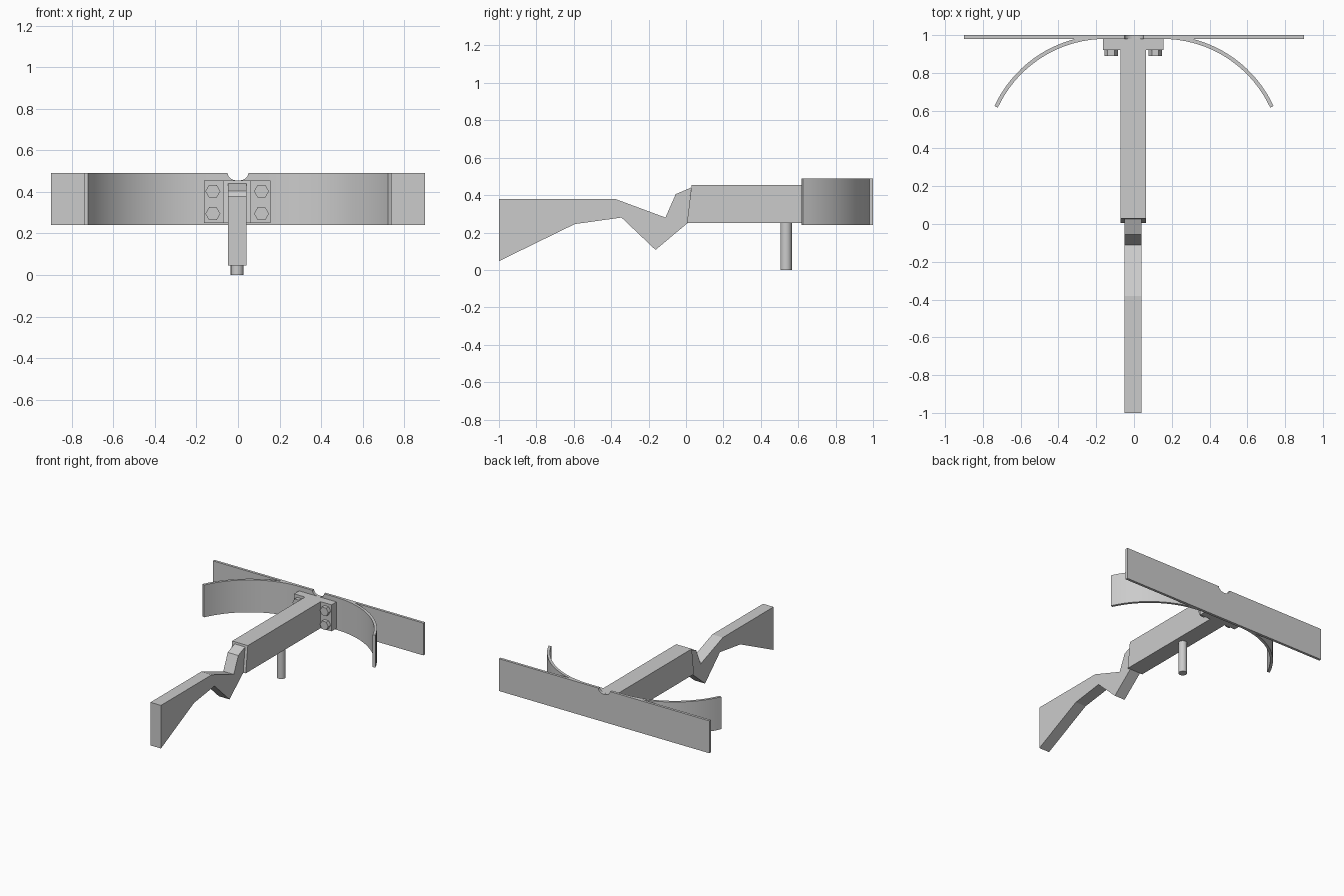
import bpy, bmesh
from math import sin, cos, pi, radians
from mathutils import Vector

if "Cube" in bpy.data.objects:
    bpy.data.objects.remove(bpy.data.objects["Cube"])

CX = -0.004  # body sits a hair left of centre


def prism(name, pts, lo, hi, axis):
    """Extrude a 2D outline from lo to hi along the named axis."""
    place = {'x': lambda a, b, t: (t, a, b),
             'y': lambda a, b, t: (a, t, b),
             'z': lambda a, b, t: (a, b, t)}[axis]
    bm = bmesh.new()
    face = bm.faces.new([bm.verts.new(place(a, b, lo)) for a, b in pts])
    ext = bmesh.ops.extrude_face_region(bm, geom=[face])
    verts = [v for v in ext['geom'] if isinstance(v, bmesh.types.BMVert)]
    bmesh.ops.translate(bm, verts=verts, vec=Vector(place(0, 0, hi - lo)))
    bmesh.ops.recalc_face_normals(bm, faces=bm.faces)
    me = bpy.data.meshes.new(name)
    bm.to_mesh(me)
    bm.free()
    ob = bpy.data.objects.new(name, me)
    bpy.context.collection.objects.link(ob)
    return ob


def rect(a0, a1, b0, b1):
    return [(a0, b0), (a1, b0), (a1, b1), (a0, b1)]


def ring(ca, cb, r, n):
    return [(ca + r * cos(2 * pi * i / n), cb + r * sin(2 * pi * i / n)) for i in range(n)]


# angular shoulder stock with grip
prism("stock", [(-1, 0.047), (-0.595, 0.245), (-0.345, 0.28), (-0.163, 0.107),
                (0.008, 0.25), (0.027, 0.44), (-0.055, 0.405),
                (-0.11, 0.28), (-0.38, 0.38), (-1, 0.38)],
      CX - 0.045, CX + 0.045, 'x')

# main body with slanted rear face
prism("body", [(0.005, 0.25), (0.92, 0.25), (0.92, 0.455), (0.03, 0.455)],
      CX - 0.067, CX + 0.067, 'x')

# mounting block and its hexagonal bolts
prism("mounting_block", rect(CX - 0.16, CX + 0.16, 0.25, 0.455), 0.92, 0.981, 'y')
for sx in (-1, 1):
    for z in (0.295, 0.403):
        prism("bolt", ring(CX + sx * 0.117, z, 0.036, 6), 0.89, 0.922, 'y')

# straight front bar with a half-round notch in its top edge
notch = [(0.05 * cos(pi + pi * i / 12), 0.49 + 0.036 * sin(pi + pi * i / 12)) for i in range(13)]
prism("front_bar", [(-0.9, 0.49)] + notch + [(0.9, 0.49), (0.9, 0.24), (-0.9, 0.24)],
      0.98, 1.0, 'y')

# curved limbs sweeping back on both sides
N, R, T = 18, 0.65, 0.02
angles = [radians(65) * i / N for i in range(N + 1)]
for name, s in (("left_limb", -1), ("right_limb", 1)):
    arc = lambda r, a: (s * (0.15 + r * sin(a)), 0.35 + r * cos(a))
    limb = prism(name, [arc(R, a) for a in angles] + [arc(R - T, a) for a in reversed(angles)],
                 0.24, 0.49, 'z')
    bpy.context.view_layer.objects.active = limb
    limb.select_set(True)
    bpy.ops.object.shade_smooth_by_angle(angle=radians(30))
    limb.select_set(False)

# vertical support peg
peg = prism("support_peg", ring(CX, 0.535, 0.031, 16), 0.0, 0.255, 'z')
bpy.context.view_layer.objects.active = peg
peg.select_set(True)
bpy.ops.object.shade_smooth_by_angle(angle=radians(30))
